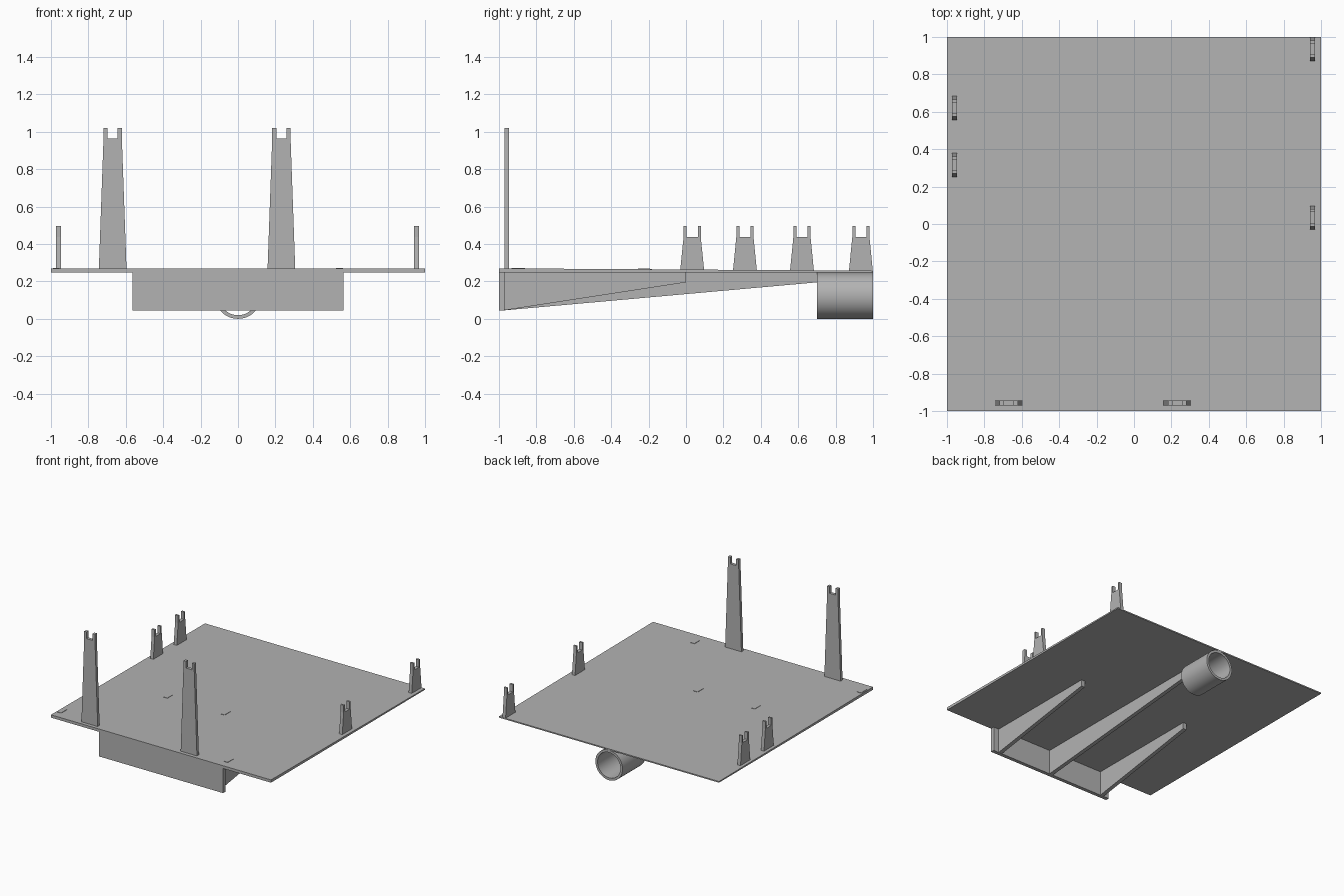
import bpy, bmesh, math
from mathutils import Vector

default = bpy.data.objects.get("Cube")
if default:
    bpy.data.objects.remove(default, do_unlink=True)

# One plain material for everything
gray = bpy.data.materials.new("plain_gray")
gray.use_nodes = True
color = (0.45, 0.45, 0.45, 1)
gray.diffuse_color = color
gray.node_tree.nodes["Principled BSDF"].inputs["Base Color"].default_value = color


def finish(name, bm):
    bmesh.ops.recalc_face_normals(bm, faces=bm.faces)
    mesh = bpy.data.meshes.new(name)
    bm.to_mesh(mesh)
    bm.free()
    mesh.materials.append(gray)
    obj = bpy.data.objects.new(name, mesh)
    bpy.context.collection.objects.link(obj)
    return obj


def prism(name, profile, axis, low, high):
    """Extrude an outline of (across, z) pairs along x or y."""
    bm = bmesh.new()
    place = (lambda a, z: (low, a, z)) if axis == "x" else (lambda a, z: (a, low, z))
    face = bm.faces.new([bm.verts.new(place(a, z)) for a, z in profile])
    step = Vector((high - low, 0, 0) if axis == "x" else (0, high - low, 0))
    moved = bmesh.ops.extrude_face_region(bm, geom=[face])["geom"]
    bmesh.ops.translate(bm, vec=step, verts=[v for v in moved if isinstance(v, bmesh.types.BMVert)])
    return finish(name, bm)


def deck_height(y):
    return 0.27 - 0.0065 * (y + 1)


def forked_post(name, axis, center, low, high, base, neck, slot, z0, z_slot, z_top):
    """Tapered post with a square notch in its top."""
    right = [(base, z0), (neck, z_slot), (neck, z_top), (slot, z_top), (slot, z_slot)]
    left = [(-a, z) for a, z in reversed(right)]
    prism(name, [(center + a, z) for a, z in right + left], axis, low, high)


# Deck, slightly thinner towards the back
UNDER = 0.247
prism("deck", [(-1, UNDER), (1, UNDER), (1, deck_height(1)), (-1, deck_height(-1))], "x", -1, 1)

# Front panel and tapering ribs under the deck
prism("front_panel", [(-1, 0.045), (-0.97, 0.045), (-0.97, 0.25), (-1, 0.25)], "x", -0.565, 0.565)
for name, x, end in (("right_rib", -0.5, 0), ("middle_rib", 0, 0.7), ("left_rib", 0.5, 0)):
    prism(name, [(-0.975, 0.045), (end, 0.195), (end, 0.25), (-0.975, 0.25)], "x", x - 0.016, x + 0.016)

# Tall front posts
for side, x in (("right", -0.67), ("left", 0.232)):
    forked_post(f"tall_post_{side}", "y", x, -0.97, -0.945, 0.074, 0.049, 0.027, 0.265, 0.965, 1.02)

# Short side posts
for side, x, ys in (("right", -0.96, (0.315, 0.62)), ("left", 0.955, (0.033, 0.935))):
    for i, y in enumerate(ys):
        forked_post(f"short_post_{side}_{i + 1}", "x", y, x - 0.014, x + 0.014,
                    0.064, 0.046, 0.03, deck_height(y) - 0.005, 0.437, 0.497)

# Small raised pads on the deck
for i, (x, y) in enumerate(((-0.972, -0.897), (0.543, -0.897), (-0.48, -0.22), (0.04, -0.22))):
    a, b = y - 0.037, y + 0.037
    prism(f"deck_pad_{i + 1}", [(a, 0.255), (b, 0.255), (b, deck_height(b) + 0.003),
          (a, deck_height(a) + 0.003)], "x", x - 0.018, x + 0.018)

# Open tube under the back edge
SIDES, OUTER, INNER, MID = 48, 0.1235, 0.104, 0.1235
bm = bmesh.new()
rings = []
for radius, y in ((OUTER, 0.7), (OUTER, 1), (INNER, 1), (INNER, 0.7)):
    angles = [2 * math.pi * i / SIDES for i in range(SIDES)]
    rings.append([bm.verts.new((radius * math.cos(t), y, MID + radius * math.sin(t))) for t in angles])
for k in range(4):
    here, after = rings[k], rings[(k + 1) % 4]
    for i in range(SIDES):
        j = (i + 1) % SIDES
        bm.faces.new((here[i], here[j], after[j], after[i]))
tube = finish("rear_tube", bm)
bpy.ops.object.select_all(action="DESELECT")
tube.select_set(True)
bpy.context.view_layer.objects.active = tube
bpy.ops.object.shade_smooth_by_angle(angle=math.radians(30))
